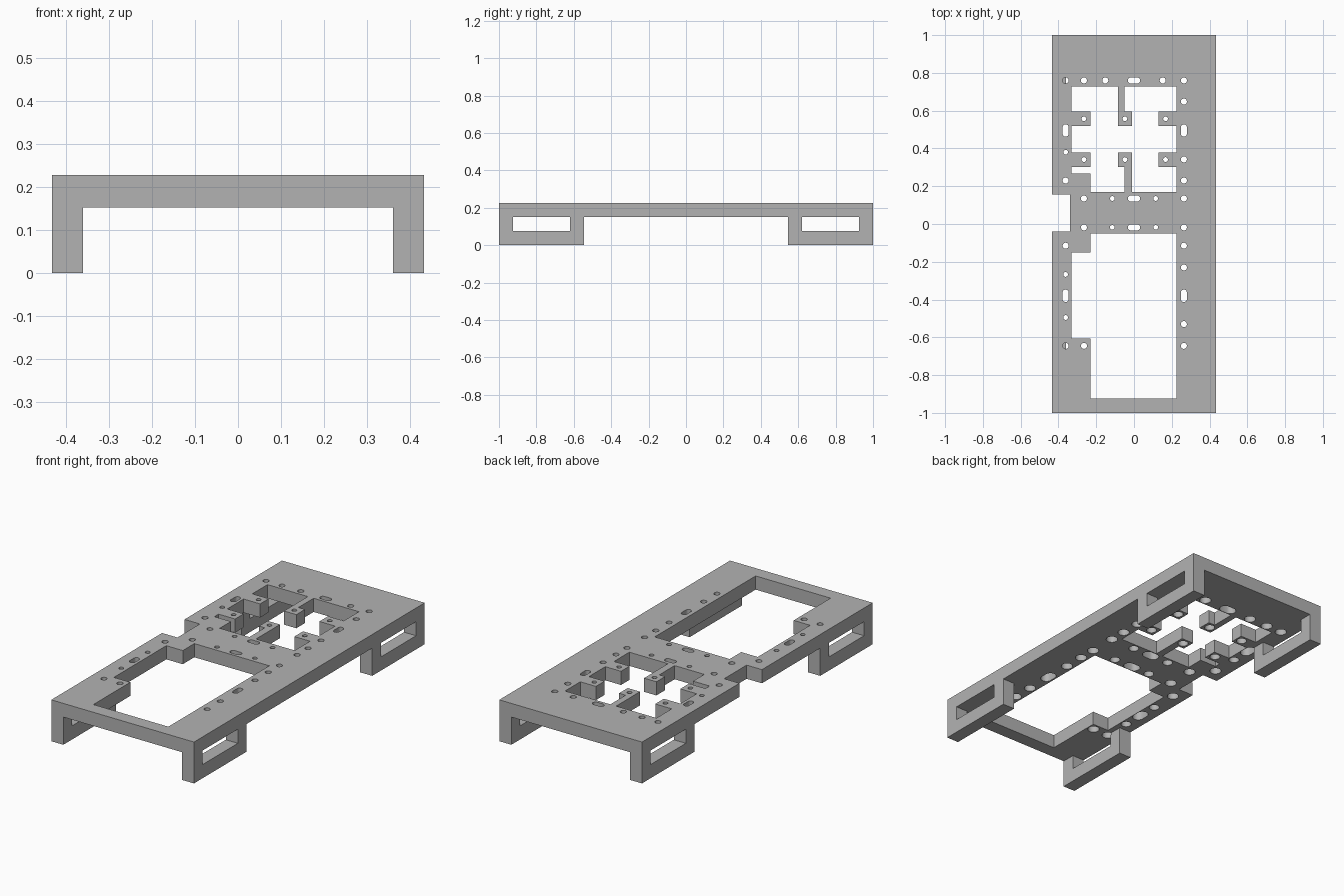
import bpy
import bmesh
import math

cube = bpy.data.objects.get("Cube")
if cube:
    bpy.data.objects.remove(cube, do_unlink=True)

HALF_W, HALF_L = 0.433, 1.0
TOP, UNDER = 0.227, 0.152
LEG_INNER, LEG_END = 0.36, 0.545
OVER = 0.05            # how far cutters reach past the body
SMALL, LARGE = 0.0125, 0.016

grey = bpy.data.materials.new("plain grey")
grey.use_nodes = True
colour = (0.45, 0.45, 0.45, 1)
grey.diffuse_color = colour
grey.node_tree.nodes["Principled BSDF"].inputs["Base Color"].default_value = colour


def make_object(name, bm):
    bmesh.ops.recalc_face_normals(bm, faces=bm.faces)
    mesh = bpy.data.meshes.new(name)
    bm.to_mesh(mesh)
    bm.free()
    mesh.materials.append(grey)
    obj = bpy.data.objects.new(name, mesh)
    bpy.context.collection.objects.link(obj)
    return obj


def add_loft(bm, rings):
    """Closed solid through matching rings of points."""
    loops = [[bm.verts.new(p) for p in ring] for ring in rings]
    n = len(loops[0])
    bm.faces.new(loops[0])
    bm.faces.new(loops[-1])
    for low, high in zip(loops, loops[1:]):
        for i in range(n):
            j = (i + 1) % n
            bm.faces.new((low[i], low[j], high[j], high[i]))


def prism(name, outline, z_low, z_high):
    bm = bmesh.new()
    add_loft(bm, [[(x, y, z) for x, y in outline] for z in (z_low, z_high)])
    return make_object(name, bm)


def box(name, x, y, z):
    return prism(name, [(x[0], y[0]), (x[1], y[0]), (x[1], y[1]), (x[0], y[1])], *z)


def cut(body, cutter):
    cutter.hide_render = True
    mod = body.modifiers.new("cut", "BOOLEAN")
    mod.operation = "DIFFERENCE"
    mod.solver = "EXACT"
    mod.object = cutter
    bpy.context.view_layer.objects.active = body
    bpy.ops.object.modifier_apply(modifier=mod.name)
    bpy.data.objects.remove(cutter, do_unlink=True)


# Body block, hollowed below to leave the top plate and four legs
frame = box("mounting_frame", (-HALF_W, HALF_W), (-HALF_L, HALF_L), (0, TOP))
wide, long = HALF_W + OVER, HALF_L + OVER
cut(frame, box("inner_space", (-LEG_INNER, LEG_INNER), (-long, long), (-OVER, UNDER)))
cut(frame, box("side_gap", (-wide, wide), (-LEG_END, LEG_END), (-OVER, UNDER)))
for y in ((-0.925, -0.62), (0.62, 0.925)):
    cut(frame, box("leg_window", (-wide, wide), y, (0.075, UNDER)))

# Notch in the side edge
cut(frame, box("edge_notch", (-wide, -0.34), (-0.04, 0.155), (UNDER - OVER, TOP + OVER)))

# Shared opening edges and tab edges
wall, step, right = -0.33, -0.23, 0.225
stem_a, stem_b, stem_c = -0.085, -0.05, -0.01
tab = 0.13
far, near = 0.727, 0.17
a_top, a_low = 0.595, 0.52
b_top, b_low = 0.378, 0.303
slot_low = 0.267

# Rear opening with its mounting tabs and stems
rear = [
    (wall, far), (stem_a, far), (stem_a, a_low), (stem_c, a_low),
    (stem_c, a_top), (stem_b, a_top), (stem_b, far), (right, far),
    (right, a_top), (tab, a_top), (tab, a_low), (right, a_low),
    (right, b_top), (tab, b_top), (tab, b_low), (right, b_low),
    (right, near), (stem_c, near), (stem_c, b_top), (stem_a, b_top),
    (stem_a, b_low), (stem_b, b_low), (stem_b, near), (step, near),
    (step, slot_low), (wall, slot_low), (wall, b_low), (step, b_low),
    (step, b_top), (wall, b_top), (wall, a_low), (step, a_low),
    (step, a_top), (wall, a_top),
]
cut(frame, prism("rear_opening", rear, UNDER - OVER, TOP + OVER))

# Front opening, wider along the middle of one side
front_top, front_low, bay_top, bay_low = -0.05, -0.925, -0.15, -0.605
front = [
    (step, front_top), (right, front_top), (right, front_low), (step, front_low),
    (step, bay_low), (wall, bay_low), (wall, bay_top), (step, bay_top),
]
cut(frame, prism("front_opening", front, UNDER - OVER, TOP + OVER))


def ring(x, y, radius, z, along):
    """Round or slotted outline; along stretches it in x or y."""
    points = []
    for i in range(24):
        a = math.tau * (i + 0.5) / 24
        c, s = math.cos(a), math.sin(a)
        points.append((x + radius * c + math.copysign(along[0], c),
                       y + radius * s + math.copysign(along[1], s), z))
    return points


def add_hole(bm, x, y, radius, along=(0, 0)):
    """Through hole with a wide counterbore from below."""
    bore, shelf = radius + 0.014, UNDER + 0.05
    levels = ((bore, UNDER - 0.01), (bore, shelf), (radius, shelf), (radius, TOP + OVER))
    add_loft(bm, [ring(x, y, r, z, along) for r, z in levels])


# Screw holes and slots
holes = bmesh.new()
edge_l, inner_l, edge_r = -0.362, -0.265, 0.264
end_y, front_y, slot = 0.76, -0.645, 0.017
for y in (end_y, 0.23, -0.115, front_y):
    add_hole(holes, edge_l, y, LARGE)
for y in (0.38, -0.267, -0.495):
    add_hole(holes, edge_l, y, SMALL)
for y in (end_y, 0.648, 0.342, 0.23, 0.135, -0.018, -0.115, -0.23, -0.53, front_y):
    add_hole(holes, edge_r, y, LARGE)
for x in (edge_l, edge_r):
    for y in (0.495, -0.38):
        add_hole(holes, x, y, LARGE, (0, slot))
for y in (end_y, 0.135, -0.018):
    add_hole(holes, 0, y, LARGE, (slot, 0))
    add_hole(holes, inner_l, y, LARGE)
    offset, size = (0.152, LARGE) if y == end_y else (0.115, SMALL)
    for x in (-offset, offset):
        add_hole(holes, x, y, size)
add_hole(holes, inner_l, front_y, LARGE)
for y in (0.557, 0.341):
    for x in (inner_l, -0.048, 0.167):
        add_hole(holes, x, y, SMALL)
cut(frame, make_object("screw_holes", holes))

# Smooth hole walls, crisp edges elsewhere
bpy.ops.object.select_all(action="DESELECT")
frame.select_set(True)
bpy.context.view_layer.objects.active = frame
bpy.ops.object.shade_smooth_by_angle(angle=math.radians(30))
